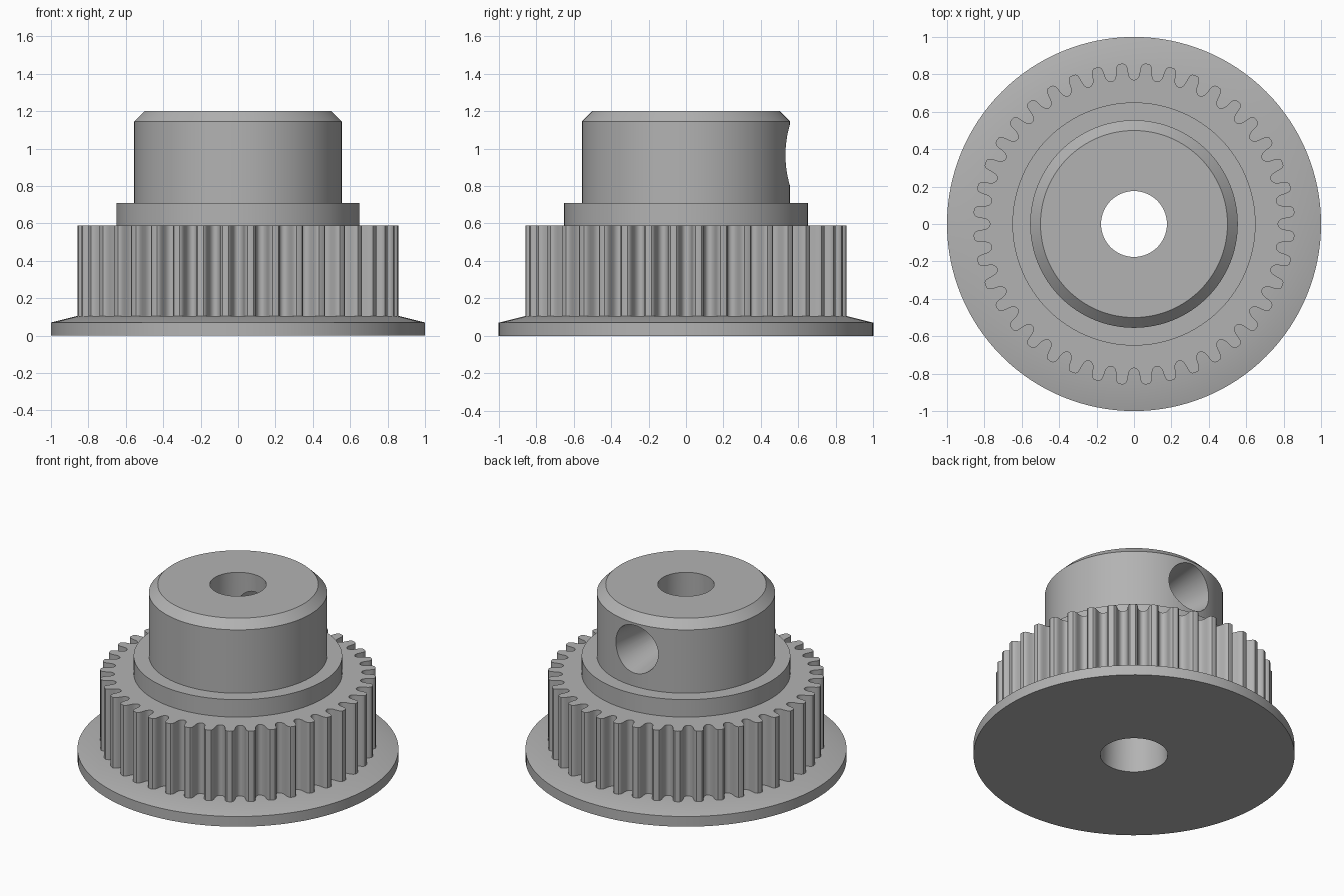
import bpy
import bmesh
from math import sin, cos, radians, pi, sqrt

cube = bpy.data.objects.get("Cube")
if cube:
    bpy.data.objects.remove(cube, do_unlink=True)

HEIGHT = 1.2
TEETH = 40
SEGMENTS = 128

metal = bpy.data.materials.new("grey_metal")
metal.use_nodes = True
colour = (0.45, 0.45, 0.45, 1)
metal.diffuse_color = colour
metal.node_tree.nodes["Principled BSDF"].inputs["Base Color"].default_value = colour


def bore_radius(z):
    """Centre bore, slightly wider at the bottom."""
    return 0.21 + (0.176 - 0.21) * z / HEIGHT


def make_part(name, rings):
    """Join rings of equal length into a closed ring-shaped solid."""
    bm = bmesh.new()
    loops = [[bm.verts.new(p) for p in ring] for ring in rings]
    count = len(loops[0])
    for i, low in enumerate(loops):
        high = loops[(i + 1) % len(loops)]
        for j in range(count):
            k = (j + 1) % count
            bm.faces.new((low[j], low[k], high[k], high[j]))
    bmesh.ops.recalc_face_normals(bm, faces=bm.faces)
    mesh = bpy.data.meshes.new(name)
    bm.to_mesh(mesh)
    bm.free()
    obj = bpy.data.objects.new(name, mesh)
    bpy.context.collection.objects.link(obj)
    mesh.materials.append(metal)
    return obj


def polar_ring(angles, radii, z):
    return [(r * sin(a), r * cos(a), z) for a, r in zip(angles, radii)]


def turned_part(name, profile):
    """Turn an outer profile of (radius, z) around the bore."""
    bottom, top = profile[0][1], profile[-1][1]
    points = [(bore_radius(bottom), bottom), *profile, (bore_radius(top), top)]
    angles = [2 * pi * i / SEGMENTS for i in range(SEGMENTS)]
    return make_part(name, [polar_ring(angles, [r] * SEGMENTS, z) for r, z in points])


def smooth(obj):
    bpy.ops.object.select_all(action="DESELECT")
    obj.select_set(True)
    bpy.context.view_layer.objects.active = obj
    bpy.ops.object.shade_smooth_by_angle(angle=radians(30))


# Flange, shoulder and chamfered hub
flange = turned_part("flange", [(1, 0), (1, 0.07), (0.86, 0.105), (0.7, 0.105)])
shoulder = turned_part("shoulder", [(0.65, 0.59), (0.65, 0.71)])
hub = turned_part("hub", [(0.555, 0.71), (0.555, 1.145), (0.5, HEIGHT)])

# Toothed ring: half a tooth from groove floor to tip, mirrored and repeated
half_tooth = [(0, 0.77), (0.7, 0.772), (1.3, 0.778), (1.8, 0.788), (2.1, 0.802),
              (2.3, 0.825), (2.5, 0.84), (2.85, 0.851), (3.4, 0.858), (4.5, 0.86)]
pitch = 360 / TEETH
tooth = half_tooth + [(pitch - a, r) for a, r in half_tooth[-2:0:-1]]
outline = [(radians(a + t * pitch), r) for t in range(TEETH) for a, r in tooth]
angles = [a for a, r in outline]
radii = [r for a, r in outline]
low, high = 0.105, 0.59
toothed_ring = make_part("toothed_ring", [
    polar_ring(angles, [bore_radius(low)] * len(angles), low),
    polar_ring(angles, radii, low),
    polar_ring(angles, radii, high),
    polar_ring(angles, [bore_radius(high)] * len(angles), high),
])

# Tapered screw hole through the back of the hub into the bore
near, far = 0.06, 0.6
bpy.ops.mesh.primitive_cone_add(
    vertices=64, radius1=0.17, radius2=0.1, depth=far - near,
    location=(0, (near + far) / 2, 0.965), rotation=(pi / 2, 0, 0))
cutter = bpy.context.object
cutter.name = "screw_hole_cutter"
cutter.data.materials.append(metal)
cutter.hide_render = True
cutter.hide_set(True)

cut = hub.modifiers.new("screw_hole", "BOOLEAN")
cut.operation = "DIFFERENCE"
cut.solver = "EXACT"
cut.object = cutter
bpy.context.view_layer.update()
cut_mesh = bpy.data.meshes.new_from_object(
    hub.evaluated_get(bpy.context.evaluated_depsgraph_get()))
hub.modifiers.clear()
hub.data = cut_mesh
bpy.data.objects.remove(cutter, do_unlink=True)

for part in (flange, toothed_ring, shoulder, hub):
    smooth(part)
